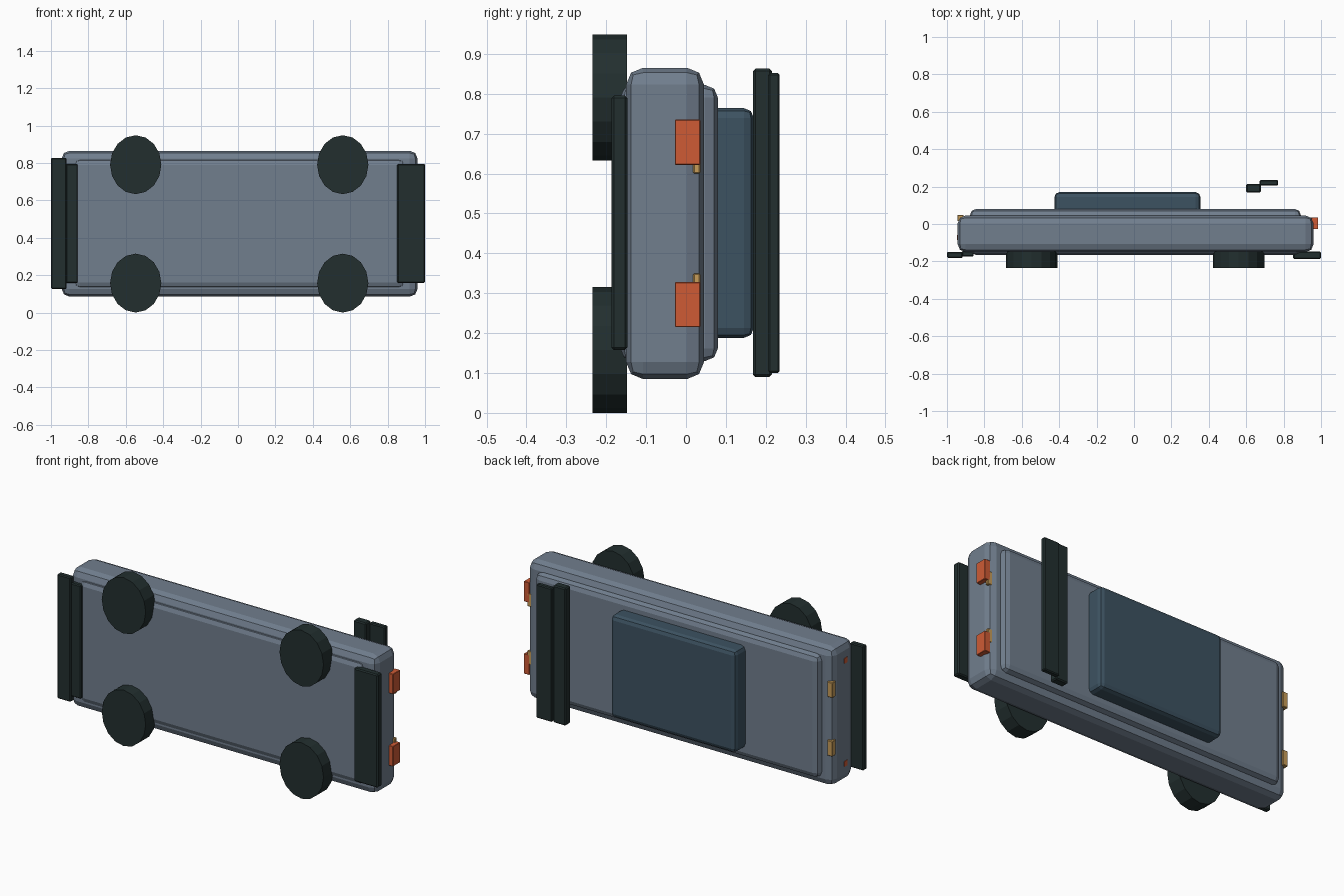
import bpy, math

if "Cube" in bpy.data.objects:
    bpy.data.objects.remove(bpy.data.objects["Cube"])

def material(name, rgb):
    m = bpy.data.materials.new(name)
    m.diffuse_color = (*rgb, 1)
    m.use_nodes = True
    m.node_tree.nodes["Principled BSDF"].inputs["Base Color"].default_value = m.diffuse_color
    return m

GREY = material("slate_grey", (0.165, 0.21, 0.27))
GLASS = material("dark_blue_glass", (0.046, 0.085, 0.12))
BLACK = material("rubber_black", (0.016, 0.028, 0.028))
RED = material("lamp_red", (0.62, 0.105, 0.036))
AMBER = material("lamp_amber", (0.58, 0.34, 0.10))

def box(name, x, y, z, mat, bevel=0.0, segments=2):
    """Box from (min, max) ranges on each axis, with rounded edges."""
    bpy.ops.mesh.primitive_cube_add(
        size=1, location=[(a + b) / 2 for a, b in (x, y, z)])
    o = bpy.context.object
    o.name = name
    o.scale = [b - a for a, b in (x, y, z)]
    bpy.ops.object.transform_apply(location=False, rotation=False, scale=True)
    o.data.materials.append(mat)
    if bevel:
        mod = o.modifiers.new("bevel", 'BEVEL')
        mod.width = bevel
        mod.segments = segments
    return o

MID = 0.475  # the car lies on its side; this is its centre line in z

def pair(name, x, y, near, far, mat, bevel=0.0):
    """Two boxes mirrored about the centre line."""
    box(name + "_upper", x, y, (MID + near, MID + far), mat, bevel, 1)
    box(name + "_lower", x, y, (MID - far, MID - near), mat, bevel, 1)

# Body shell, raised deck and underside, cabin
box("body", (-0.943, 0.96), (-0.15, 0.045), (0.085, 0.865), GREY, 0.042)
box("deck", (-0.877, 0.892), (-0.165, 0.08), (0.13, 0.822), GREY, 0.032)
box("cabin", (-0.425, 0.355), (0.05, 0.17), (0.188, 0.764), GLASS, 0.025)

# Wheels, slightly oval
for x, end in ((-0.547, "front"), (0.56, "rear")):
    for z, side in ((0.1575, "lower"), (0.7905, "upper")):
        bpy.ops.mesh.primitive_cylinder_add(
            vertices=16, radius=1, depth=1, location=(x, -0.1915, z),
            rotation=(math.pi / 2, 0, 0))
        w = bpy.context.object
        w.name = f"wheel_{end}_{side}"
        w.scale = (0.137, 0.1575, 0.087)
        w.data.materials.append(BLACK)

# Front splitter boards, rear skirt, rear wing blades
box("splitter_lip", (-1.0, -0.916), (-0.181, -0.149), (0.127, 0.827), BLACK, 0.005, 1)
box("splitter_inner", (-0.92, -0.857), (-0.174, -0.143), (0.158, 0.795), BLACK, 0.005, 1)
box("rear_skirt", (0.851, 1.0), (-0.187, -0.147), (0.158, 0.795), BLACK, 0.006, 1)
box("wing_blade", (0.60, 0.678), (0.168, 0.215), (0.09, 0.863), BLACK, 0.006, 1)
box("wing_flap", (0.672, 0.77), (0.206, 0.235), (0.10, 0.852), BLACK, 0.005, 1)

# Lamps
pair("tail_lamp", (0.95, 0.985), (-0.028, 0.036), 0.147, 0.26, RED, 0.002)
pair("rear_amber_lamp", (0.93, 0.965), (0.018, 0.036), 0.125, 0.2, AMBER, 0.003)
pair("headlamp", (-0.945, -0.912), (0.016, 0.049), 0.122, 0.208, AMBER, 0.003)
pair("front_marker", (-0.946, -0.92), (-0.085, -0.06), 0.275, 0.305, RED)
